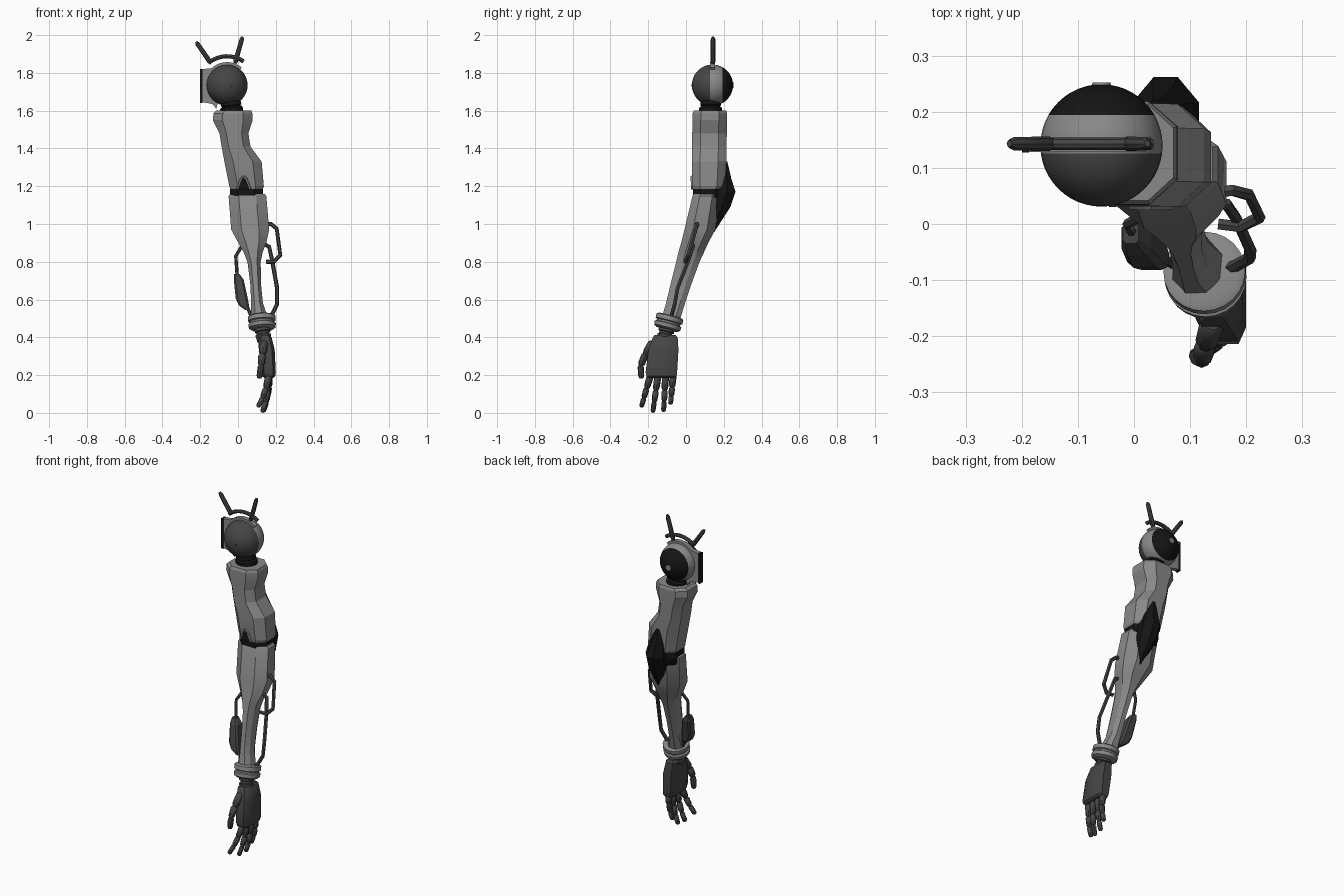
import bpy, bmesh, math
from mathutils import Vector, Matrix

def material(name, v):
    m = bpy.data.materials.new(name)
    m.diffuse_color = (v, v, v, 1)
    return m

LIGHT = material("light_grey", 0.25)
DARK = material("dark_grey", 0.06)
BLACK = material("black", 0.007)

def finish(name, bm, mats, angle=30):
    bmesh.ops.recalc_face_normals(bm, faces=bm.faces[:])
    me = bpy.data.meshes.new(name)
    bm.to_mesh(me)
    bm.free()
    ob = bpy.data.objects.new(name, me)
    bpy.context.collection.objects.link(ob)
    for m in mats:
        me.materials.append(m)
    bpy.ops.object.select_all(action='DESELECT')
    ob.select_set(True)
    bpy.context.view_layer.objects.active = ob
    bpy.ops.object.shade_smooth_by_angle(angle=math.radians(angle))
    return ob

def skin(bm, rings):
    """Bridge rings of points and cap both ends."""
    vs = [[bm.verts.new(p) for p in r] for r in rings]
    n = len(vs[0])
    for a, b in zip(vs, vs[1:]):
        for i in range(n):
            j = (i + 1) % n
            bm.faces.new((a[i], a[j], b[j], b[i]))
    bm.faces.new(vs[0][::-1])
    bm.faces.new(vs[-1])

def octagon(x0, x1, y0, y1, z, c=0.25):
    cx, cy = (x1 - x0) * c, (y1 - y0) * c
    return [(x0 + cx, y0, z), (x1 - cx, y0, z), (x1, y0 + cy, z), (x1, y1 - cy, z),
            (x1 - cx, y1, z), (x0 + cx, y1, z), (x0, y1 - cy, z), (x0, y0 + cy, z)]

def loft(name, mat, sections, c=0.25, angle=15):
    """Sections are (z, x0, x1, y0, y1)."""
    bm = bmesh.new()
    skin(bm, [octagon(x0, x1, y0, y1, z, c) for z, x0, x1, y0, y1 in sections])
    return finish(name, bm, [mat], angle)

def ring(center, tangent, r, n):
    t = Vector(tangent).normalized()
    ref = Vector((0, 1, 0)) if abs(t.y) < 0.9 else Vector((1, 0, 0))
    u = t.cross(ref).normalized()
    v = t.cross(u)
    return [Vector(center) + r * (math.cos(a) * u + math.sin(a) * v)
            for a in (2 * math.pi * i / n for i in range(n))]

def tube(name, mat, pts, radius, n=8):
    """Tube along a path; radius is one number or one per point."""
    pts = [Vector(p) for p in pts]
    rad = radius if isinstance(radius, (list, tuple)) else [radius] * len(pts)
    bm = bmesh.new()
    rings = []
    for i, p in enumerate(pts):
        d = Vector((0, 0, 0))
        if i > 0:
            d += (p - pts[i - 1]).normalized()
        if i < len(pts) - 1:
            d += (pts[i + 1] - p).normalized()
        rings.append(ring(p, d, rad[i], n))
    skin(bm, rings)
    return finish(name, bm, [mat], 40)

def lathe(name, mat, p, q, profile, n=24):
    """Turned part: profile is (position along p-q, radius)."""
    p, q = Vector(p), Vector(q)
    bm = bmesh.new()
    skin(bm, [ring(p.lerp(q, t), q - p, r, n) for t, r in profile])
    return finish(name, bm, [mat], 35)

def plate(name, mat, outline, y0, y1):
    """Flat part drawn as an x-z outline."""
    bm = bmesh.new()
    skin(bm, [[(x, y, z) for x, z in outline] for y in (y0, y1)])
    return finish(name, bm, [mat], 20)

# Shoulder ball with front cap, middle band and back cap
C = Vector((-0.058, 0.14, 1.735))
bm = bmesh.new()
bmesh.ops.create_uvsphere(bm, u_segments=32, v_segments=24, radius=0.109,
                          matrix=Matrix.Translation(C) @ Matrix.Rotation(math.pi / 2, 4, 'X'))
for f in bm.faces:
    y = f.calc_center_median().y - C.y
    f.material_index = 1 if y < -0.015 else (2 if y > 0.055 else 0)
finish("shoulder_ball", bm, [LIGHT, DARK, BLACK], 30)
lathe("shoulder_back_stud", LIGHT, C + Vector((0, 0.1, 0)), C + Vector((0, 0.112, 0)),
      [(0, 0.018), (1, 0.016)], 12)
lathe("shoulder_front_stud", DARK, C + Vector((0.02, -0.1, 0)), C + Vector((0.02, -0.11, 0)),
      [(0, 0.008), (1, 0.006)], 8)

# Side bracket, its dark edge, and the crest arch with two aerials
def arc(r, a0, a1, n):
    return [(C.x + r * math.cos(math.radians(a0 + (a1 - a0) * i / n)),
             C.z + r * math.sin(math.radians(a0 + (a1 - a0) * i / n))) for i in range(n + 1)]

plate("shoulder_bracket", LIGHT, [(-0.187, 1.645), (-0.187, 1.82), (-0.14, 1.825)]
      + arc(0.122, 120, 50, 8) + arc(0.09, 50, 240, 12) + [(-0.115, 1.61), (-0.135, 1.635)],
      C.y - 0.012, C.y + 0.014)
plate("bracket_edge", BLACK, [(-0.2, 1.64), (-0.2, 1.82), (-0.187, 1.82), (-0.187, 1.64)],
      C.y - 0.013, C.y + 0.015)
tube("crest_arch", DARK, [(x, 0.143, z) for x, z in arc(0.153, 130, 55, 10)], 0.011)
for side, a, b in (("left", (-0.143, 0.143, 1.85), (-0.222, 0.143, 1.965)),
                   ("right", (-0.016, 0.143, 1.85), (0.024, 0.143, 1.992))):
    a, b = Vector(a), Vector(b)
    tube(side + "_aerial", DARK, [a, a.lerp(b, 0.1), a.lerp(b, 0.9), b],
         [0.009, 0.013, 0.012, 0.006])

# Neck joint between ball and upper arm
lathe("shoulder_neck", BLACK, (-0.04, 0.13, 1.66), (-0.03, 0.13, 1.57),
      [(0, 0.05), (0.35, 0.055), (0.4, 0.048), (0.5, 0.06), (1, 0.06)], 20)

# Upper arm shell
loft("upper_arm", LIGHT, [
    (1.60, -0.115, 0.070, 0.042, 0.212),
    (1.585, -0.130, 0.076, 0.035, 0.218),
    (1.55, -0.133, 0.078, 0.034, 0.218),
    (1.48, -0.098, 0.055, 0.033, 0.216),
    (1.41, -0.087, 0.066, 0.032, 0.215),
    (1.33, -0.072, 0.125, 0.031, 0.214),
    (1.20, -0.046, 0.137, 0.032, 0.205),
    (1.185, -0.040, 0.132, 0.036, 0.195)], 0.24)
plate("arm_notch", BLACK, [(0.0, 1.183), (0.018, 1.235), (0.03, 1.245), (0.042, 1.235),
                           (0.06, 1.183)], 0.026, 0.06)
tube("notch_rim", LIGHT, [(-0.004, 0.032, 1.185), (0.017, 0.031, 1.24), (0.03, 0.031, 1.25),
                          (0.043, 0.031, 1.24), (0.064, 0.032, 1.185)], 0.007, 6)

# Elbow band and pointed guard
loft("elbow_band", BLACK, [(1.22, -0.035, 0.125, 0.045, 0.19),
                           (1.185, -0.043, 0.131, 0.036, 0.195),
                           (1.15, -0.043, 0.132, 0.036, 0.195),
                           (1.10, -0.035, 0.13, 0.04, 0.17)])
loft("elbow_guard", BLACK, [(1.33, 0.025, 0.05, 0.19, 0.219),
                            (1.24, 0.005, 0.095, 0.16, 0.24),
                            (1.17, -0.003, 0.116, 0.12, 0.262),
                            (1.09, 0.010, 0.116, 0.10, 0.235),
                            (0.955, 0.065, 0.095, 0.08, 0.148)], 0.32)

# Forearm shell, leaning forward
loft("forearm", LIGHT, [
    (1.16, -0.040, 0.140, 0.042, 0.172),
    (1.148, -0.050, 0.150, 0.034, 0.178),
    (0.97, -0.036, 0.165, -0.008, 0.155),
    (0.90, 0.002, 0.150, -0.026, 0.118),
    (0.85, 0.030, 0.130, -0.040, 0.095),
    (0.80, 0.050, 0.120, -0.052, 0.072),
    (0.68, 0.065, 0.122, -0.082, 0.028),
    (0.58, 0.070, 0.132, -0.106, -0.005),
    (0.50, 0.068, 0.160, -0.130, -0.030)], 0.27, 25)

# Outer tubes on the right
tube("outer_handle", DARK, [(0.14, 0.055, 1.0), (0.175, 0.06, 1.0), (0.205, 0.052, 0.975),
                            (0.224, 0.012, 0.835), (0.19, -0.005, 0.80), (0.15, 0.0, 0.80)], 0.011, 6)
tube("outer_pipe", DARK, [(0.125, 0.035, 0.90), (0.165, 0.035, 0.88), (0.182, 0.01, 0.80),
                          (0.207, -0.045, 0.66), (0.207, -0.06, 0.575), (0.18, -0.075, 0.52),
                          (0.165, -0.08, 0.50)], 0.011, 6)

# Inner pod and its pipes on the left
tube("pod_upper_pipe", DARK, [(0.04, 0.02, 0.89), (0.015, 0.015, 0.875), (-0.012, 0.0, 0.83),
                              (-0.004, -0.015, 0.72)], 0.009, 6)
loft("inner_pod", DARK, [(0.735, -0.020, 0.008, -0.035, 0.002),
                         (0.705, -0.022, 0.030, -0.055, 0.004),
                         (0.605, -0.012, 0.052, -0.078, -0.022),
                         (0.57, 0.004, 0.058, -0.082, -0.030),
                         (0.545, 0.038, 0.062, -0.078, -0.045)], 0.18)
tube("pod_lower_pipe", DARK, [(0.05, -0.062, 0.56), (0.068, -0.07, 0.515),
                              (0.085, -0.08, 0.50)], 0.009, 6)

# Wrist rings and wrist joint
TOP, END = (0.125, -0.083, 0.515), (0.129, -0.102, 0.443)
lathe("wrist_rings", LIGHT, TOP, END,
      [(0, 0.062), (0.08, 0.073), (0.38, 0.073), (0.45, 0.064), (0.56, 0.064),
       (0.62, 0.073), (0.88, 0.071), (1, 0.058)])
lathe("wrist_joint", DARK, (0.129, -0.1, 0.45), (0.138, -0.118, 0.38),
      [(0, 0.042), (0.3, 0.042), (0.35, 0.035), (0.5, 0.035), (0.55, 0.042), (1, 0.036)], 16)

# Palm
loft("palm", DARK, [
    (0.412, 0.118, 0.165, -0.165, -0.055),
    (0.400, 0.108, 0.178, -0.176, -0.044),
    (0.335, 0.110, 0.194, -0.198, -0.040),
    (0.215, 0.124, 0.200, -0.214, -0.047),
    (0.195, 0.128, 0.198, -0.208, -0.050),
    (0.185, 0.138, 0.188, -0.198, -0.058)], 0.18, 35)

# Fingers: three tapered segments joined by narrow knuckles
def finger(name, pts, r):
    path, rad = [], []
    for i in range(len(pts) - 1):
        a, b = Vector(pts[i]), Vector(pts[i + 1])
        k = r * (1 - 0.13 * i)
        for t, s in ((0.0, 0.7), (0.12, 1.0), (0.8, 0.92), (0.95, 0.7)):
            path.append(a.lerp(b, t))
            rad.append(k * s)
    path.append(Vector(pts[-1]))
    rad.append(r * 0.3)
    tube(name, DARK, path, rad, 8)

for name, y0, y1, tip_x, tip_z in (("index_finger", -0.188, -0.237, 0.105, 0.03),
                                   ("middle_finger", -0.148, -0.176, 0.128, 0.002),
                                   ("ring_finger", -0.108, -0.119, 0.135, 0.006),
                                   ("little_finger", -0.068, -0.082, 0.145, 0.045)):
    def at(t, bulge):
        return (0.164 + (tip_x - 0.164) * t + bulge, y0 + (y1 - y0) * t, 0.2 + (tip_z - 0.2) * t)
    finger(name, [at(0, 0), at(0.42, 0.008), at(0.72, 0.008), at(1, 0)], 0.019)
finger("thumb", [(0.14, -0.175, 0.375), (0.128, -0.215, 0.31), (0.122, -0.24, 0.25),
                 (0.112, -0.236, 0.182)], 0.023)
